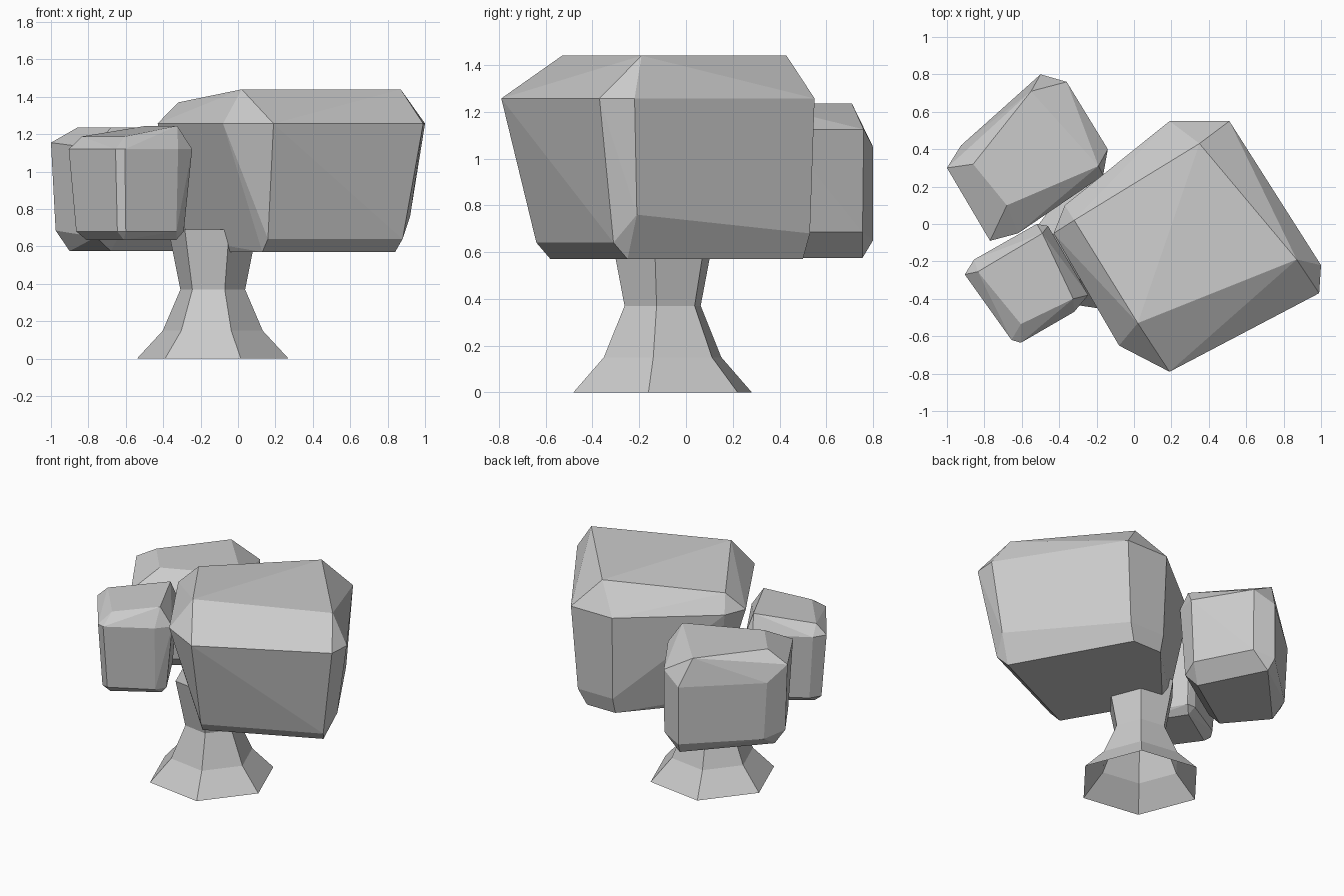
import bpy, bmesh
from math import cos, sin, radians

if "Cube" in bpy.data.objects:
    bpy.data.objects.remove(bpy.data.objects["Cube"])


def finish(bm, name):
    bmesh.ops.recalc_face_normals(bm, faces=bm.faces)
    mesh = bpy.data.meshes.new(name)
    bm.to_mesh(mesh)
    bm.free()
    obj = bpy.data.objects.new(name, mesh)
    bpy.context.collection.objects.link(obj)


def foliage(name, *sections):
    """Faceted block: hull around a few cross-sections (z, outline)."""
    bm = bmesh.new()
    for z, outline in sections:
        for x, y in outline:
            bm.verts.new((x, y, z))
    res = bmesh.ops.convex_hull(bm, input=bm.verts)
    loose = {v for v in res["geom_interior"] + res["geom_unused"]
             if isinstance(v, bmesh.types.BMVert)}
    bmesh.ops.delete(bm, geom=list(loose), context='VERTS')
    bmesh.ops.dissolve_limit(bm, angle_limit=radians(4),
                             verts=bm.verts, edges=bm.edges)
    finish(bm, name)


# Trunk: flared hexagonal tube, open underneath
bm = bmesh.new()
rings = []
for r, z in [(.41, 0), (.27, .15), (.175, .37), (.24, .69)]:
    angles = [radians(-8.5 + 60 * i) for i in range(6)]
    rings.append([bm.verts.new((-.135 + r * cos(a), -.10 + r * sin(a), z))
                  for a in angles])
for lo, hi in zip(rings, rings[1:]):
    for i in range(6):
        j = (i + 1) % 6
        bm.faces.new((lo[i], lo[j], hi[j], hi[i]))
bm.faces.new(rings[-1])
finish(bm, "trunk")

# Large foliage block
foliage("large_foliage",
        (1.44, [(.02, -.53), (.87, -.19), (.35, .43)]),
        (1.37, [(-.32, .02)]),
        (1.257, [(.19, .55), (.51, .55), (1, -.22), (.99, -.37),
                 (.19, -.79), (-.08, -.65), (-.43, -.05), (-.37, .10)]),
        (.76, [(.92, -.21)]),
        (.68, [(.47, .53), (.20, .53)]),
        (.64, [(.16, -.64), (.88, -.31), (-.27, .03)]),
        (.57, [(.13, -.58), (.84, -.25), (.42, .50), (.20, .50), (-.22, .02)]))

# Rear foliage block
foliage("rear_foliage",
        (1.235, [(-.55, .71), (-.86, .32), (-.68, .10), (-.19, .31)]),
        (1.125, [(-.36, .76), (-.14, .40), (-.165, .26),
                 (-.62, -.05), (-.77, -.09)]),
        (1.155, [(-1, .30)]),
        (1.05, [(-.50, .80), (-.925, .42)]),
        (.685, [(-.975, .29), (-.36, .755), (-.17, .39)]),
        (.65, [(-.76, -.05), (-.64, -.02), (-.20, .27),
               (-.50, .80), (-.90, .42)]),
        (.575, [(-.90, .30), (-.68, .04), (-.26, .32), (-.48, .755)]))

# Small front foliage block
foliage("front_foliage",
        (1.245, [(-.325, -.40), (-.49, -.05)]),
        (1.188, [(-.835, -.255), (-.605, -.535)]),
        (1.12, [(-.905, -.27), (-.655, -.62), (-.605, -.635), (-.32, -.47),
                (-.245, -.38), (-.46, -.01), (-.52, 0), (-.855, -.19)]),
        (.68, [(-.865, -.27), (-.645, -.585), (-.60, -.595), (-.33, -.45),
               (-.29, -.38), (-.48, -.04), (-.54, -.04), (-.82, -.20)]),
        (.635, [(-.81, -.27), (-.61, -.55), (-.33, -.38), (-.52, -.08)]))
